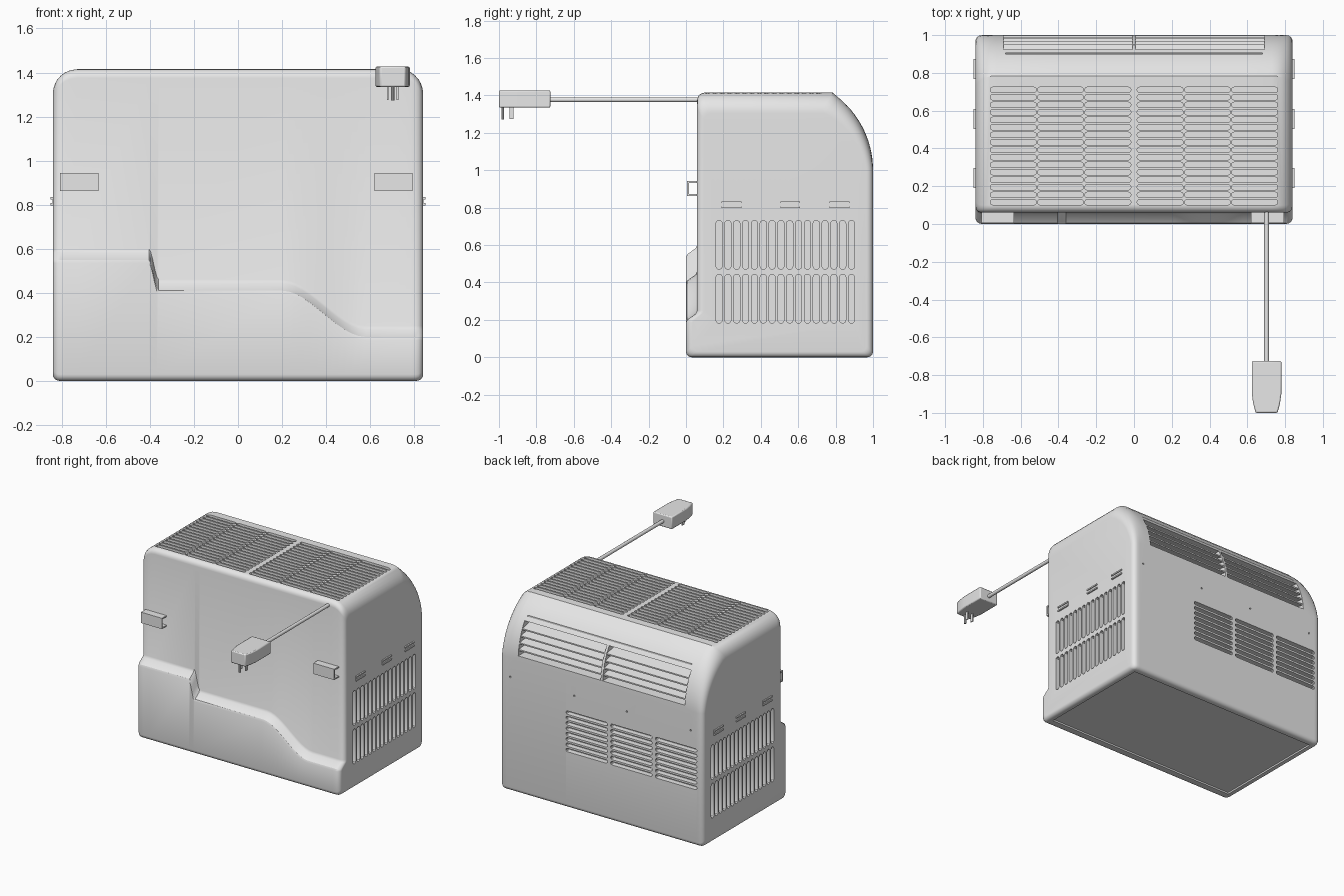
import bpy, bmesh
from math import sqrt, sin, cos, pi, radians
from mathutils import Vector

if "Cube" in bpy.data.objects:
    bpy.data.objects.remove(bpy.data.objects["Cube"])

grey = bpy.data.materials.new("light grey plastic")
grey.use_nodes = True
grey.diffuse_color = (0.8, 0.8, 0.8, 1)
grey.node_tree.nodes["Principled BSDF"].inputs["Base Color"].default_value = (0.8, 0.8, 0.8, 1)

X, Y, Z = Vector((1, 0, 0)), Vector((0, 1, 0)), Vector((0, 0, 1))
HALF = 0.84


def finish(name, bm, bevel=0):
    bmesh.ops.recalc_face_normals(bm, faces=bm.faces)
    mesh = bpy.data.meshes.new(name)
    bm.to_mesh(mesh)
    bm.free()
    mesh.materials.append(grey)
    ob = bpy.data.objects.new(name, mesh)
    bpy.context.collection.objects.link(ob)
    if bevel:
        mod = ob.modifiers.new("soft edges", 'BEVEL')
        mod.width, mod.segments = bevel, 2
    return ob


def smooth(ob):
    bpy.ops.object.select_all(action='DESELECT')
    ob.select_set(True)
    bpy.context.view_layer.objects.active = ob
    bpy.ops.object.shade_smooth_by_angle(angle=radians(32))


def prism(bm, points, direction):
    """Extrude a closed outline of 3D points along a vector."""
    low = [bm.verts.new(p) for p in points]
    high = [bm.verts.new(Vector(p) + direction) for p in points]
    bm.faces.new(low)
    bm.faces.new(high)
    for i in range(len(low)):
        j = (i + 1) % len(low)
        bm.faces.new((low[i], low[j], high[j], high[i]))


def box(bm, x0, x1, y0, y1, z0, z1):
    prism(bm, [(x0, y0, z0), (x1, y0, z0), (x1, y1, z0), (x0, y1, z0)], Z * (z1 - z0))


def slot(bm, centre, u, v, length, width, normal, depth=0.04):
    """Round-ended slot cutter running along u, sunk against the normal."""
    r, half, pts = width / 2, length / 2 - width / 2, []
    for side in (1, -1):
        for k in range(6):
            a = -pi / 2 + pi * k / 5
            pts.append(Vector(centre) + side * (u * (half + r * cos(a)) + v * r * sin(a)) + normal * 0.03)
    prism(bm, pts, normal * -(depth + 0.03))


# Housing: side profiles lofted across the width
def inset(d, r):
    return r - sqrt(r * r - (r - d) ** 2) if d < r else 0


def step(x, a, b):
    t = min(1, max(0, (x - a) / (b - a)))
    return t * t * (3 - 2 * t)


def arc(y, z, r, start, end, n):
    return [(y + r * cos(radians(start + (end - start) * k / n)),
             z + r * sin(radians(start + (end - start) * k / n))) for k in range(n + 1)]


def side_profile(x):
    d = HALF - abs(x)
    e, t, b = inset(d, 0.035), inset(d, 0.11), inset(d, 0.03)
    plinth, wall, back, top = e, 0.06 + e, 1 - e, 1.415 - t
    ledge = 0.55 - 0.14 * step(x, -0.405, -0.36) - 0.21 * step(x, 0.2, 0.58)
    pts = arc(plinth + 0.03, b + 0.03, 0.03, 270, 180, 4)
    pts += [(plinth, ledge - 0.015), (plinth + 0.006, ledge), (wall - 0.008, ledge + 0.033), (wall, ledge + 0.05)]
    pts += arc(wall + 0.04, top - 0.04, 0.04, 180, 90, 5)
    n = 14
    curve = []
    for k in range(n + 1):
        a = radians(51 * (1 - k / n))
        r = 0.5 - (t + (e - t) * k / n)
        curve.append((0.5 + r * cos(a), 1 + r * sin(a)))
    pts += [(curve[0][0] - 0.03, top)] + curve
    return pts + arc(back - 0.03, b + 0.03, 0.03, 0, -90, 4)


rim = [0, 0.001, 0.004, 0.01, 0.02, 0.035, 0.055, 0.08, 0.11]
stations = [-HALF + d for d in rim] + [HALF - d for d in rim]
stations += [-0.405 + 0.045 * k / 5 for k in range(6)] + [0.2 + 0.38 * k / 12 for k in range(13)]
stations.sort()
bm = bmesh.new()
rings = [[bm.verts.new((x, y, z)) for y, z in side_profile(x)] for x in stations]
for a, b in zip(rings, rings[1:]):
    for i in range(len(a)):
        j = (i + 1) % len(a)
        bm.faces.new((a[i], a[j], b[j], b[i]))
bm.faces.new(rings[0])
bm.faces.new(rings[-1])
housing = finish("housing", bm)

# Vent cutters
bm = bmesh.new()
for side in (1, -1):
    for col in range(3):
        for row in range(16):
            slot(bm, (side * (0.139 + 0.25 * col), 0.115 + 0.0397 * row, 1.415), X, Y, 0.245, 0.028, Z)
    for row in range(2):
        for k in range(16):
            slot(bm, (side * HALF, 0.177 + 0.0472 * k, 0.313 + 0.288 * row), Z, Y, 0.262, 0.033, X * side)
for col in range(3):
    for row in range(8):
        slot(bm, (0.122 - 0.37 * col, 1, 0.435 + 0.04 * row), X, Z, 0.345, 0.026, Y)
# Screw holes, air outlet, seam and base recess
for x in (0.756, 0.227, -0.21, -0.74):
    slot(bm, (x, 1, 0.855), X, Z, 0.013, 0.012, Y, 0.02)
box(bm, -0.69, 0.69, 0.84, 1.1, 1.03, 1.265)
box(bm, -0.68, 0.68, 0.9, 0.906, 1.28, 1.4)
box(bm, -0.79, 0.79, 0.07, 0.95, -0.05, 0.012)
cutter = finish("vent_cutter", bm)
cutter.hide_render = True
mod = housing.modifiers.new("vents", 'BOOLEAN')
mod.object, mod.operation, mod.solver = cutter, 'DIFFERENCE', 'EXACT'
bpy.context.view_layer.objects.active = housing
bpy.ops.object.modifier_apply(modifier="vents")
bpy.data.objects.remove(cutter)
smooth(housing)


# Air outlet louvres and divider
def curve_y(z):
    return 0.5 + sqrt(0.25 - (z - 1) ** 2)


bm = bmesh.new()
for k in range(4):
    z = 1.065 + 0.047 * k
    y = curve_y(z) - 0.006
    prism(bm, [(-0.69, 0.86, z + 0.02), (-0.69, y, z), (-0.69, y, z + 0.01), (-0.69, 0.86, z + 0.03)], X * 1.38)
finish("outlet_louvres", bm)
bm = bmesh.new()
heights = [1.03 + 0.235 * k / 6 for k in range(7)]
prism(bm, [(-0.009, 0.84, 1.03)] + [(-0.009, curve_y(z) - 0.002, z) for z in heights]
      + [(-0.009, 0.84, 1.265)], X * 0.018)
finish("outlet_divider", bm)

# Side clips: slim brackets with a slit between two lips
bm = bmesh.new()
for side in (1, -1):
    for y in (0.243, 0.557, 0.82):
        x0, x1 = sorted((side * 0.83, side * 0.85))
        for z in (0.797, 0.824):
            box(bm, x0, x1, y - 0.053, y + 0.053, z, z + 0.01)
        x0, x1 = sorted((side * 0.83, side * 0.843))
        box(bm, x0, x1, y - 0.053, y + 0.053, 0.807, 0.824)
finish("side_clips", bm)

# Cord hooks: open channels on the front wall
bm = bmesh.new()
for x in (-0.807, 0.62):
    prism(bm, [(x, 0.065, 0.943), (x, 0.005, 0.943), (x, 0.005, 0.862), (x, 0.065, 0.862),
               (x, 0.065, 0.872), (x, 0.015, 0.872), (x, 0.015, 0.933), (x, 0.065, 0.933)], X * 0.173)
finish("cord_hooks", bm)

# Power cord, plug and pins
bm = bmesh.new()
ring = [(0.702 + 0.013 * cos(a), -0.74, 1.377 + 0.013 * sin(a)) for a in [pi * k / 8 for k in range(16)]]
prism(bm, ring, Y * 0.83)
smooth(finish("power_cord", bm))

bm = bmesh.new()
outline = [(0.078, -0.725), (0.078, -0.9), (0.071, -0.95), (0.058, -1)]
points = [(0.702 + x, y, 1.335) for x, y in outline] + [(0.702 - x, y, 1.335) for x, y in reversed(outline)]
prism(bm, points, Z * 0.092)
smooth(finish("plug_body", bm, 0.007))

bm = bmesh.new()
for x in (0.68, 0.724):
    box(bm, x - 0.004, x + 0.004, -0.945, -0.922, 1.275, 1.34)
prism(bm, [(0.702 + 0.008 * cos(pi * k / 5), -0.98 + 0.008 * sin(pi * k / 5), 1.272) for k in range(10)], Z * 0.07)
finish("plug_pins", bm)
